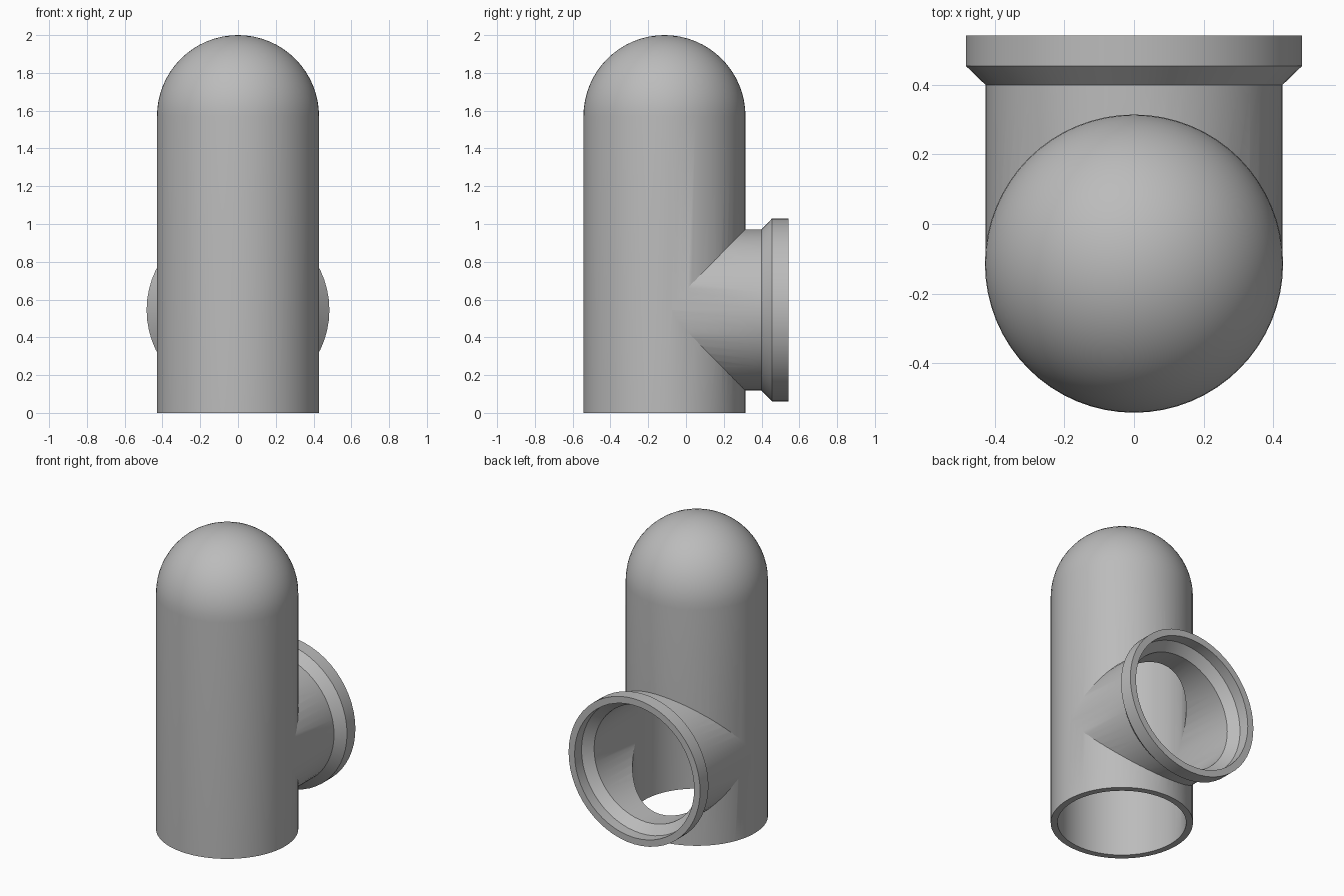
import bpy, bmesh, math
from mathutils import Matrix

cube = bpy.data.objects.get("Cube")
if cube:
    bpy.data.objects.remove(cube, do_unlink=True)

grey = bpy.data.materials.new("plain grey")
grey.use_nodes = True
colour = (0.5, 0.5, 0.5, 1)
grey.diffuse_color = colour
grey.node_tree.nodes["Principled BSDF"].inputs["Base Color"].default_value = colour

AXIS_Y = -0.114      # centre line of the upright tube
PIPE_Z = 0.545       # centre line of the side pipe


def lathe(name, profile, steps, matrix):
    """Closed solid turned from (radius, height) points around local z."""
    bm = bmesh.new()
    verts = [bm.verts.new((r, 0, h)) for r, h in profile]
    edges = [bm.edges.new(pair) for pair in zip(verts, verts[1:])]
    bmesh.ops.spin(bm, geom=verts + edges, axis=(0, 0, 1), cent=(0, 0, 0),
                   angle=math.tau, steps=steps, use_duplicate=False)
    bmesh.ops.remove_doubles(bm, verts=bm.verts, dist=0.0005)
    bmesh.ops.holes_fill(bm, edges=[e for e in bm.edges if e.is_boundary], sides=0)
    bmesh.ops.recalc_face_normals(bm, faces=bm.faces)
    bm.transform(matrix)
    mesh = bpy.data.meshes.new(name)
    bm.to_mesh(mesh)
    bm.free()
    mesh.materials.append(grey)
    obj = bpy.data.objects.new(name, mesh)
    bpy.context.collection.objects.link(obj)
    return obj


def domed(radius, base):
    """Straight wall topped by a hemisphere."""
    spring = 2 - 0.429
    arc = [(radius * math.cos(a), spring + radius * math.sin(a))
           for a in (math.pi / 2 * i / 16 for i in range(17))]
    return [(radius, base)] + arc


def combine(target, other, operation):
    mod = target.modifiers.new(operation.title(), 'BOOLEAN')
    mod.operation = operation
    mod.solver = 'EXACT'
    mod.object = other
    bpy.context.view_layer.objects.active = target
    bpy.ops.object.modifier_apply(modifier=mod.name)
    bpy.data.objects.remove(other, do_unlink=True)


upright = Matrix.Translation((0, AXIS_Y, 0))
sideways = Matrix.Translation((0, 0, PIPE_Z)) @ Matrix.Rotation(-math.pi / 2, 4, 'X')

# Outer shell: domed tube joined to a side pipe with a flared collar
tee = lathe("domed_tee_pipe", domed(0.429, 0), 64, upright)
collar = [(0.427, AXIS_Y), (0.427, 0.4), (0.484, 0.455), (0.484, 0.543)]
combine(tee, lathe("side_pipe", collar, 56, sideways), 'UNION')

# Hollow bore of both pipes, with a stepped socket in the collar
combine(tee, lathe("main_bore", domed(0.388, -0.1), 64, upright), 'DIFFERENCE')
socket = [(0.386, AXIS_Y), (0.386, 0.415), (0.44, 0.47), (0.44, 0.6)]
combine(tee, lathe("side_bore", socket, 56, sideways), 'DIFFERENCE')

# Smooth walls, crisp rims and seams
bpy.ops.object.select_all(action='DESELECT')
tee.select_set(True)
bpy.context.view_layer.objects.active = tee
bpy.ops.object.shade_smooth_by_angle(angle=math.radians(25))
